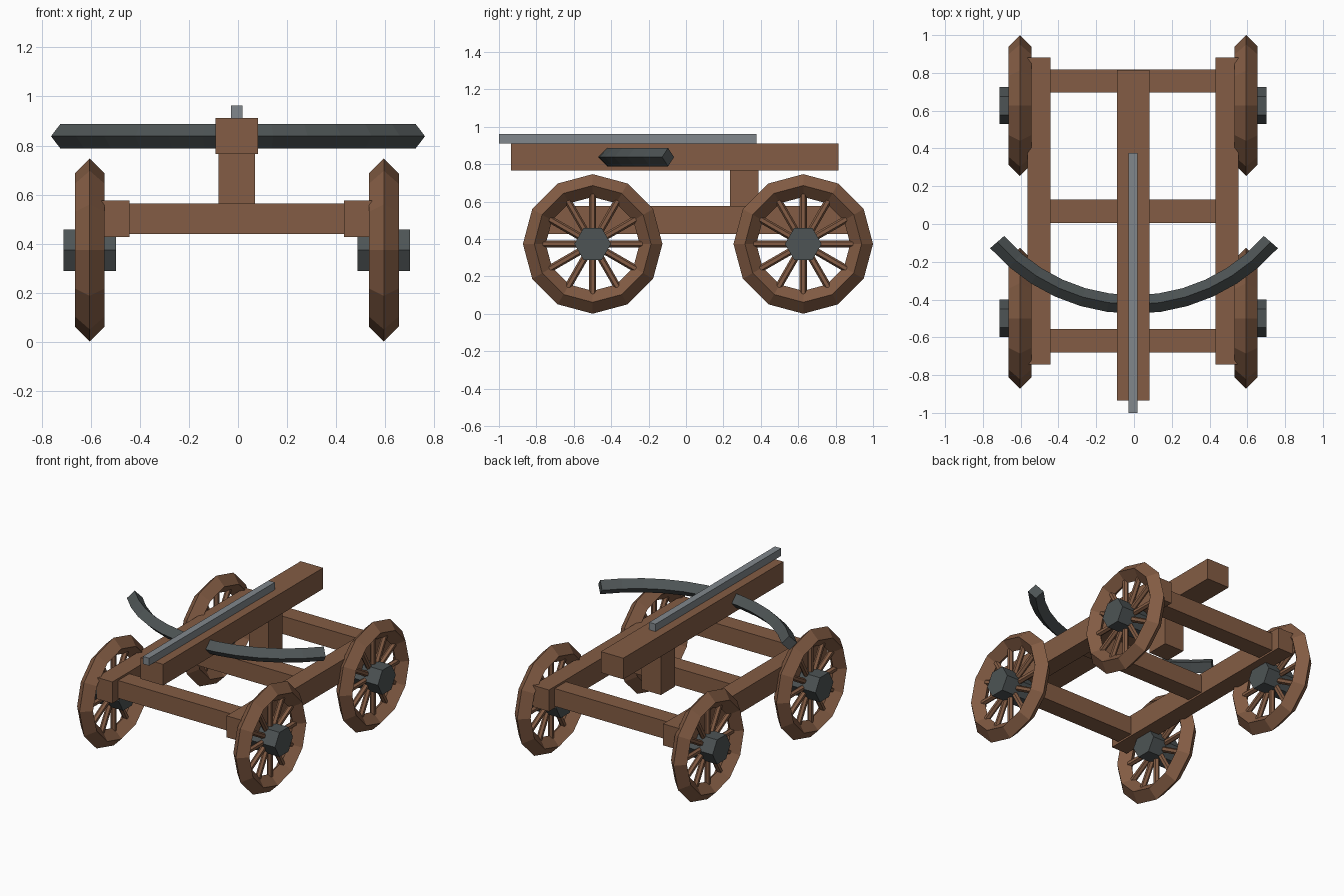
import bpy, bmesh, math
from mathutils import Vector

if "Cube" in bpy.data.objects:
    bpy.data.objects.remove(bpy.data.objects["Cube"])


def material(name, rgb):
    m = bpy.data.materials.new(name)
    m.diffuse_color = (*rgb, 1)
    m.use_nodes = True
    m.node_tree.nodes["Principled BSDF"].inputs["Base Color"].default_value = m.diffuse_color
    return m


WOOD = material("brown wood", (0.23, 0.108, 0.058))
IRON = material("dark iron", (0.075, 0.088, 0.09))
STEEL = material("grey steel", (0.22, 0.245, 0.265))
CX = -0.005  # the cart sits slightly left of the bow centre


def finish(name, mat):
    ob = bpy.context.object
    ob.name = name
    ob.data.materials.append(mat)
    return ob


def box(name, mat, x, y, z):
    bpy.ops.mesh.primitive_cube_add(size=1, location=[(a[0] + a[1]) / 2 for a in (x, y, z)])
    bpy.context.object.scale = [a[1] - a[0] for a in (x, y, z)]
    return finish(name, mat)


# Chassis: two side rails, three cross beams
for side, s in (("left", -1), ("right", 1)):
    c = CX + s * 0.4985
    box(side + "_rail", WOOD, (c - 0.061, c + 0.061), (-0.743, 0.882), (0.428, 0.577))
for name, y in (("front", -0.618), ("middle", 0.068), ("back", 0.757)):
    box(name + "_beam", WOOD, (CX - 0.48, CX + 0.48), (y - 0.062, y + 0.062), (0.44, 0.563))

# Post, stock and bolt slide
box("post", WOOD, (CX - 0.074, CX + 0.074), (0.235, 0.387), (0.49, 0.78))
box("stock", WOOD, (CX - 0.086, CX + 0.086), (-0.935, 0.816), (0.766, 0.912))
box("bolt_slide", STEEL, (CX - 0.024, CX + 0.024), (-1.0, 0.376), (0.911, 0.963))


# Wheels: diamond-section rim, twelve spokes, six-sided hub
def wheel(name, x, y, z=0.374):
    quarter = (0, math.pi / 2, 0)
    bpy.ops.mesh.primitive_torus_add(major_segments=12, minor_segments=4, location=(x, y, z),
                                     rotation=quarter, major_radius=0.312, minor_radius=0.061)
    finish(name + "_rim", WOOD)
    bpy.ops.mesh.primitive_cylinder_add(vertices=6, radius=0.098, depth=0.215,
                                        location=(x, y, z), rotation=quarter)
    finish(name + "_hub", IRON)
    for i in range(6):
        bpy.ops.mesh.primitive_cylinder_add(vertices=6, radius=0.019, depth=0.6,
                                            location=(x, y, z), rotation=(i * math.pi / 6, 0, 0))
        finish(f"{name}_spoke_pair_{i + 1}", WOOD)


for side, s in (("left", -1), ("right", 1)):
    for end, y in (("front", -0.499), ("back", 0.627)):
        wheel(f"{end}_{side}_wheel", CX + s * 0.599, y)

# Bow: diamond section swept along an arc
R, SPAN, N, r = 0.96, math.radians(49), 12, 0.049
bm = bmesh.new()
rings = []
for i in range(N + 1):
    a = -SPAN + 2 * SPAN * i / N
    out = Vector((math.sin(a), -math.cos(a), 0))
    c = Vector((0, -0.426 + R, 0.838)) + out * R
    up = Vector((0, 0, 1))
    rings.append([bm.verts.new(c + d * r) for d in (out, up, -out, -up)])
for p, q in zip(rings, rings[1:]):
    for k in range(4):
        bm.faces.new((p[k], p[(k + 1) % 4], q[(k + 1) % 4], q[k]))
bm.faces.new(rings[0])
bm.faces.new(rings[-1])
bmesh.ops.recalc_face_normals(bm, faces=bm.faces)
me = bpy.data.meshes.new("bow")
bm.to_mesh(me)
bm.free()
me.materials.append(IRON)
bpy.context.collection.objects.link(bpy.data.objects.new("bow", me))
